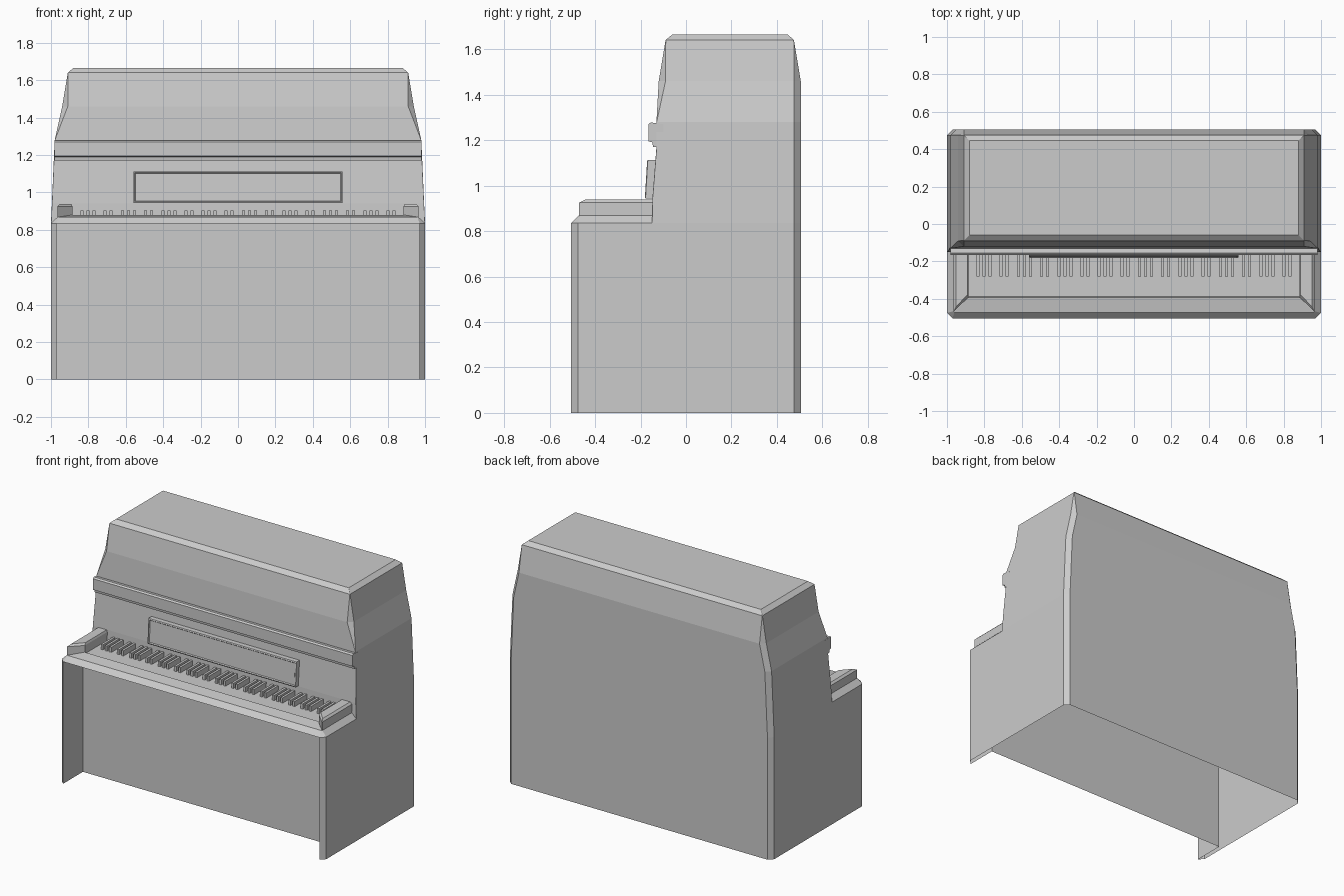
import bpy, bmesh

if "Cube" in bpy.data.objects:
    bpy.data.objects.remove(bpy.data.objects["Cube"])


def make(name, verts, faces):
    mesh = bpy.data.meshes.new(name)
    mesh.from_pydata(verts, [], faces)
    bm = bmesh.new()
    bm.from_mesh(mesh)
    bmesh.ops.recalc_face_normals(bm, faces=bm.faces)
    bm.to_mesh(mesh)
    bm.free()
    obj = bpy.data.objects.new(name, mesh)
    bpy.context.collection.objects.link(obj)
    return obj


def loft(name, rings, bottom=True, top=True):
    n = len(rings[0])
    faces = [(r * n + i, r * n + (i + 1) % n, (r + 1) * n + (i + 1) % n, (r + 1) * n + i)
             for r in range(len(rings) - 1) for i in range(n)]
    if bottom:
        faces.append(tuple(range(n))[::-1])
    if top:
        faces.append(tuple(range((len(rings) - 1) * n, len(rings) * n)))
    return make(name, [p for ring in rings for p in ring], faces)


def ring(z, hx, yf, yb, cf, cb):
    """Rectangle at height z with cut front (cf) and back (cb) corners."""
    half = [(hx - cf, yf), (hx, yf + cf), (hx, yb - cb), (hx - cb, yb)]
    return [(x, y, z) for x, y in half] + [(-x, y, z) for x, y in half[::-1]]


def bar(name, hx, profile, inset=0.0):
    """Profile in (y, z) extruded across the width."""
    return loft(name, [[(s * hx, y, z) for y, z in profile] for s in (-1, 1)])


# Lower case: open-bottom walls with side cheeks and a recessed knee panel
half = [(0.97, -0.29), (0.97, -0.505), (1, -0.475), (1, 0.475), (0.97, 0.505)]
plan = half + [(-x, y) for x, y in half[::-1]]
loft("lower_case", [[(x, y, z) for x, y in plan] for z in (0, 0.835)], False, False)
make("keybed_underside", [(-0.97, -0.505, 0.835), (0.97, -0.505, 0.835),
                          (0.97, -0.29, 0.835), (-0.97, -0.29, 0.835)], [(0, 1, 2, 3)])

# Upper case: tapering sides and chamfered lid
loft("upper_case", [
    ring(0.835, 1.0, -0.15, 0.505, 0.001, 0.03),
    ring(0.94, 0.995, -0.148, 0.505, 0.001, 0.03),
    ring(1.17, 0.985, -0.13, 0.505, 0.001, 0.03),
    ring(1.28, 0.98, -0.13, 0.505, 0.001, 0.03),
    ring(1.46, 0.94, -0.12, 0.505, 0.03, 0.03),
    ring(1.64, 0.91, -0.09, 0.475, 0.001, 0.001),
    ring(1.665, 0.88, -0.06, 0.447, 0.001, 0.001),
], bottom=False)

# Keybed with chamfered edge
loft("keybed", [ring(0.835, 1.0, -0.505, -0.10, 0.03, 0.0),
                ring(0.868, 0.965, -0.472, -0.14, 0.005, 0.0)], bottom=False)

# Key slip rail, mitred into the arms
rail = [(0.962, -0.47, 0.868), (0.885, -0.393, 0.88), (0.88, -0.388, 0.869)]
rv = rail + [(-x, y, z) for x, y, z in rail]
make("key_slip", rv, [(0, 1, 4, 3), (1, 2, 5, 4)])

# Cheek arms with diagonal fronts and chamfered tops
for s, side in ((-1, "left"), (1, "right")):
    def arm(z, d):
        return [(s * (0.965 - d), -0.47 + 2 * d, z), (s * (0.965 - d), -0.14, z),
                (s * (0.885 + d * 0.4), -0.14, z), (s * (0.885 + d * 0.4), -0.39 + d, z)]
    loft(side + "_arm", [arm(0.865, 0), arm(0.925, 0), arm(0.938, 0.013)], bottom=False)

# Moulding above the music desk
bar("moulding", 0.982, [(-0.10, 1.17), (-0.145, 1.17), (-0.148, 1.19), (-0.166, 1.195),
                        (-0.166, 1.27), (-0.155, 1.278), (-0.10, 1.27)])

# Music desk: leaning plate with bevelled front edge and sunken field
def desk(d, out):
    z0, z1, x = 0.943 + d, 1.113 - d, 0.56 - d
    lean = lambda z: -0.178 + (z - 0.943) * 0.06 - out
    return [(-x, lean(z0), z0), (x, lean(z0), z0), (x, lean(z1), z1), (-x, lean(z1), z1)]

loft("music_desk", [desk(0, -0.035), desk(0, 0), desk(0.007, 0.003), desk(0.012, -0.003)])

# Black keys in groups of three and two
kv, kf = [], []
for octave in range(8):
    for step in (0, 0.032, 0.064, 0.123, 0.155):
        x = -0.834 + octave * 0.216 + step
        b = len(kv)
        kv += [(x + dx, y, z) for z in (0.866, 0.903) for dx, y in
               ((-0.008, -0.28), (0.008, -0.28), (0.008, -0.145), (-0.008, -0.145))]
        kf += [tuple(b + i for i in f) for f in
               ((4, 5, 6, 7), (0, 1, 5, 4), (1, 2, 6, 5), (3, 0, 4, 7))]
make("black_keys", kv, kf)
